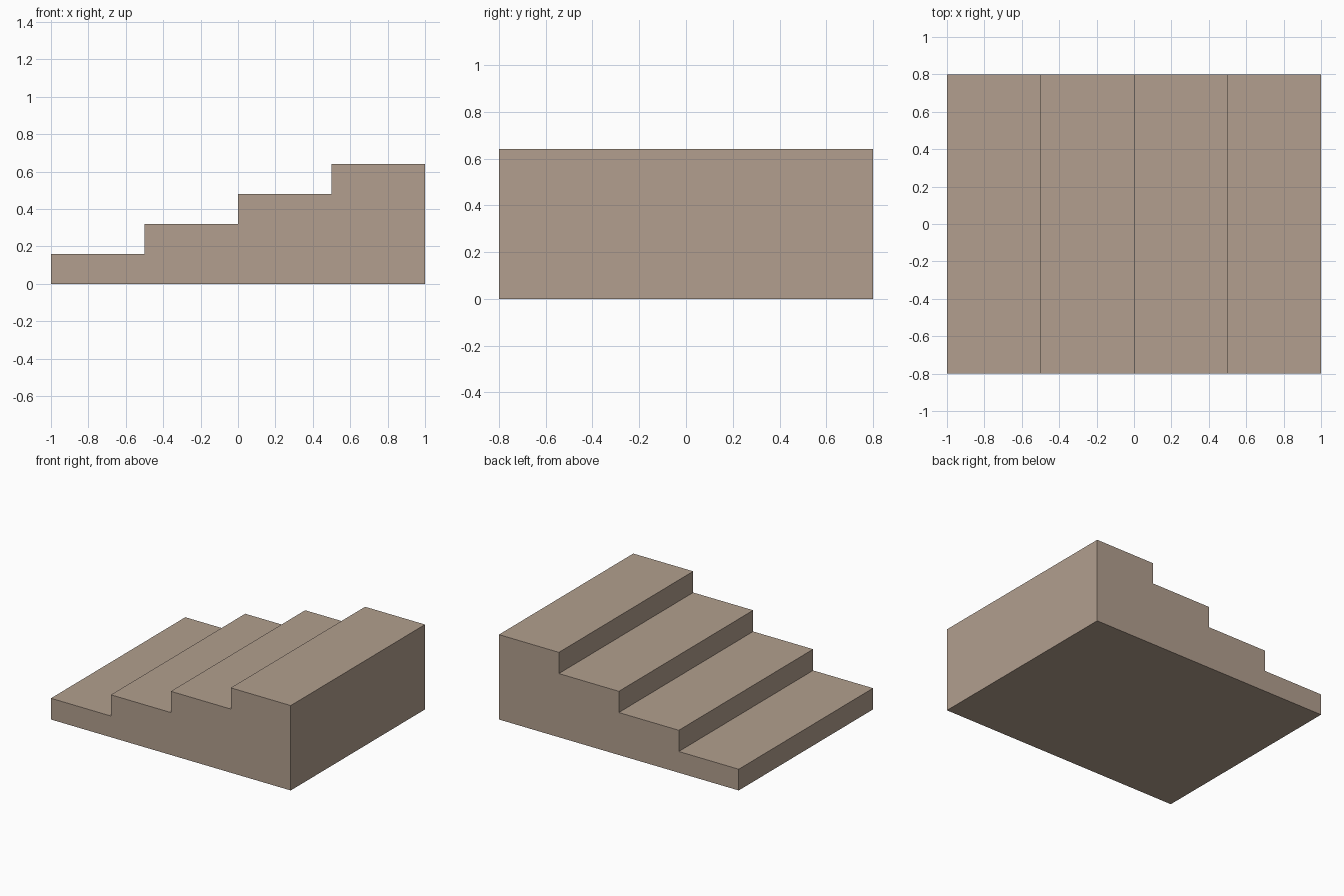
import bpy
import bmesh

STEPS = 4
RUN, RISE = 0.5, 0.16
HALF_LENGTH, HALF_WIDTH = 1.0, 0.8

default_cube = bpy.data.objects.get("Cube")
if default_cube:
    bpy.data.objects.remove(default_cube, do_unlink=True)

# Single stone colour
stone = bpy.data.materials.new("warm_beige_stone")
stone.use_nodes = True
colour = (0.445, 0.347, 0.271, 1.0)
stone.diffuse_color = colour
stone.node_tree.nodes["Principled BSDF"].inputs["Base Color"].default_value = colour

# Stepped side profile, climbing towards +x
profile = [(-HALF_LENGTH, 0.0)]
for i in range(STEPS):
    x, z = -HALF_LENGTH + i * RUN, (i + 1) * RISE
    profile += [(x, z), (x + RUN, z)]
profile.append((HALF_LENGTH, 0.0))

# Solid staircase: extrude the profile across the full width
bm = bmesh.new()
side = bm.faces.new([bm.verts.new((x, -HALF_WIDTH, z)) for x, z in profile])
extruded = bmesh.ops.extrude_face_region(bm, geom=[side], use_keep_orig=True)
moved = [v for v in extruded["geom"] if isinstance(v, bmesh.types.BMVert)]
bmesh.ops.translate(bm, verts=moved, vec=(0, 2 * HALF_WIDTH, 0))
bmesh.ops.recalc_face_normals(bm, faces=bm.faces)

mesh = bpy.data.meshes.new("staircase")
bm.to_mesh(mesh)
bm.free()
mesh.materials.append(stone)
staircase = bpy.data.objects.new("staircase", mesh)
bpy.context.collection.objects.link(staircase)
